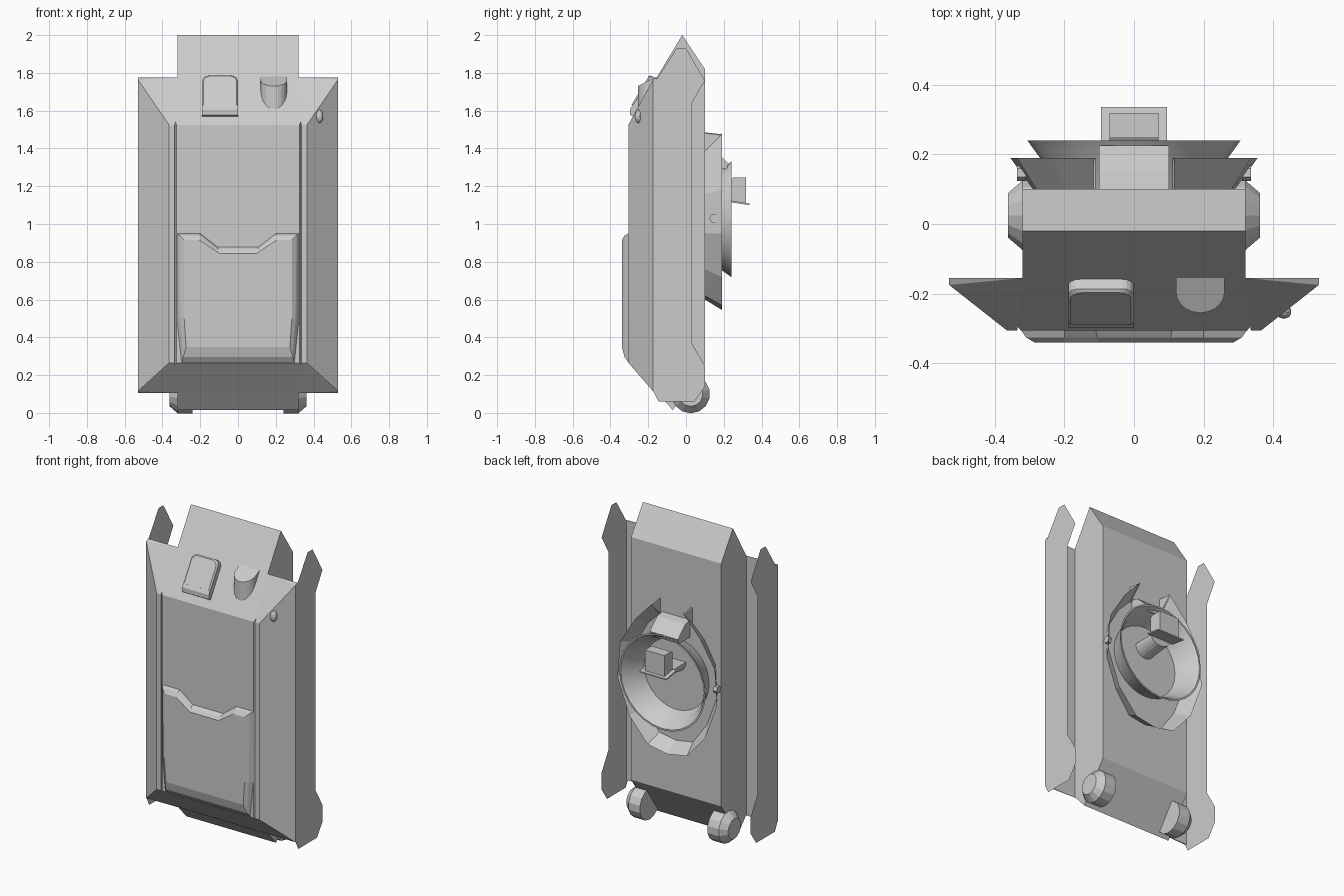
import bpy, bmesh, math
from mathutils import Vector

if "Cube" in bpy.data.objects:
    bpy.data.objects.remove(bpy.data.objects["Cube"])


def finish(name, bm, fix=True):
    if fix:
        bmesh.ops.recalc_face_normals(bm, faces=bm.faces)
    me = bpy.data.meshes.new(name)
    bm.to_mesh(me)
    bm.free()
    ob = bpy.data.objects.new(name, me)
    bpy.context.collection.objects.link(ob)
    return ob


def hull(name, pts):
    bm = bmesh.new()
    for p in pts:
        bm.verts.new(p)
    bmesh.ops.convex_hull(bm, input=bm.verts)
    bmesh.ops.dissolve_limit(bm, angle_limit=0.01, verts=bm.verts, edges=bm.edges)
    return finish(name, bm)


def loft(name, rings, closed=True, caps=True):
    bm = bmesh.new()
    vs = [[bm.verts.new(p) for p in r] for r in rings]
    n = len(vs[0])
    for a, b in zip(vs, vs[1:]):
        for i in range(n if closed else n - 1):
            j = (i + 1) % n
            bm.faces.new((a[i], a[j], b[j], b[i]))
    if caps:
        bm.faces.new(vs[0])
        bm.faces.new(vs[-1])
    return finish(name, bm)


def prism(name, prof, x0, x1):
    return loft(name, [[(x, y, z) for y, z in prof] for x in (x0, x1)])


def mirror_pts(half):
    # half profile (x, z) from right side to centre line, continued to the left
    return half + [(-x, z) for x, z in reversed(half) if x > 1e-6]


# central body
prism("body", [(-.305, .275), (-.305, 1.525), (-.02, 2.0), (.10, 1.82),
               (.10, .26), (-.07, .015)], -.32, .32)

# front armour, tapered toward the front
hull("front_armour", [(s * x, y, z) for s in (-1, 1) for x, y, z in
     [(.325, -.305, .265), (.325, -.305, 1.525), (.445, -.155, .105), (.445, -.155, 1.775)]])

# sloped side armour and flat skirt sheets
skirt = [(-.175, .12), (-.175, 1.735), (-.05, 1.93), (.0, 1.93), (.10, 1.76), (.03, 1.64),
         (.03, .37), (.10, .25), (.10, .14), (.045, .06), (-.145, .06)]
for s, side in ((-1, "left"), (1, "right")):
    hull("side_armour_" + side, [(s * x, y, z) for x, y, a, b in
         [(.335, -.305, .265, 1.525), (.365, -.305, .265, 1.525), (.455, -.155, .105, 1.775),
          (.53, -.155, .105, 1.775), (.53, -.175, .115, 1.765), (.32, -.155, .105, 1.775)]
         for z in (a, b)])
    bm = bmesh.new()
    bm.faces.new([bm.verts.new((s * .53, y, z)) for y, z in skirt])
    if s * bm.faces[:][0].normal.x < 0:
        bm.normal_update()
    finish("skirt_" + side, bm, False)

    # rollers with tapered hub
    rings = [[(s * x, .025 + r * math.cos(a), .10 + r * math.sin(a))
              for a in [(k + .5) * math.tau / 14 for k in range(14)]]
             for x, r in ((.24, .102), (.32, .102), (.362, .065))]
    loft("roller_" + side, rings)

    # turret bolt
    loft("bolt_" + side, [[(s * x, .147 + .024 * math.cos(k * math.tau / 6),
                            1.03 + .024 * math.sin(k * math.tau / 6)) for k in range(6)]
                          for x in (.31, .335)])

# raised lower front panel with notched top edge
ap = [
    (-.303, [(.325, .95), (.20, .95), (.11, .88), (-.11, .88), (-.20, .95), (-.325, .95),
             (-.325, .50), (-.30, .265), (.30, .265), (.325, .50)]),
    (-.325, [(.31, .94), (.20, .94), (.105, .865), (-.105, .865), (-.20, .94), (-.31, .94),
             (-.305, .50), (-.29, .295), (.29, .295), (.305, .50)]),
    (-.34, [(.285, .915), (.205, .915), (.10, .845), (-.10, .845), (-.205, .915), (-.285, .915),
            (-.285, .50), (-.275, .35), (.275, .35), (.285, .50)])]
loft("lower_panel", [[(x, y, z) for x, z in r] for y, r in ap])


# fittings on the upper slope: s runs up the slope, h stands off it
def slope(x, s, h):
    return (x, -.305 + .514 * s - .857 * h, 1.525 + .857 * s + .514 * h)


def cover_ring(inset, h):
    w, top, r = .095 - inset, .285 - inset, .035
    arc = [(w - r + r * math.cos(a), top - r + r * math.sin(a))
           for a in [k * math.pi / 8 for k in range(5)]]
    pts = [(w, .10)] + arc + [(-x, s) for x, s in reversed(arc)] + [(-w, .10)]
    return [slope(x - .095, s, h) for x, s in pts]


loft("hatch_cover", [cover_ring(0, -.01), cover_ring(0, .032), cover_ring(.008, .04)])
hull("hatch_step", [slope(x, s, h) for x in (-.19, 0) for s, h in
                    [(.05, -.01), (.05, .02), (.075, .035), (.105, .035), (.12, -.01)]])
vis = [(.19 + .07 * math.cos(a), -.195 - .06 * math.sin(a))
       for a in [k * math.pi / 10 for k in range(11)]] + [(.12, -.155), (.26, -.155)]
hull("periscope", [(x, y, z) for x, y in vis
                   for z in (1.525 + (y + .305) * 1.66, 1.78 + (y + .155) * .5)])

# small lamp on the right slope
bm = bmesh.new()
bmesh.ops.create_icosphere(bm, subdivisions=2, radius=1)
for v in bm.verts:
    v.co = Vector((.43 + .022 * v.co.x, -.252 + .02 * v.co.y, 1.57 + .036 * v.co.z))
finish("lamp", bm)

# turret skirt: flared open shell with a gap at the top
low = mirror_pts([(.11, 1.39), (.20, 1.30), (.28, 1.16), (.29, .95), (.22, .76), (.12, .62), (0, .60)])
high = mirror_pts([(.11, 1.48), (.23, 1.35), (.335, 1.18), (.355, .95), (.27, .72), (.14, .57), (0, .545)])
loft("turret_skirt", [[(x, .10, z) for x, z in low], [(x, .19, z) for x, z in high]],
     closed=False, caps=False)
for s in (-1, 1):
    hull("turret_horn", [(s * x, y, z) for x, y, z in
         [(.11, .10, 1.38), (.11, .10, 1.485), (.11, .19, 1.475),
          (.116, .10, 1.38), (.116, .10, 1.48), (.116, .19, 1.47)]])

# dished turret ring
dish = loft("turret_ring", [[(r * math.cos(k * math.tau / 28), y, 1.025 + r * math.sin(k * math.tau / 28))
                             for k in range(28)] for y, r in
                            ((.10, .235), (.19, .27), (.24, .306), (.24, .296), (.19, .262), (.101, .227))],
            caps=False)
bpy.context.view_layer.objects.active = dish
dish.select_set(True)
bpy.ops.object.shade_smooth_by_angle(angle=math.radians(30))

# strap at the turret top
prism("turret_strap", [(.10, 1.40), (.15, 1.39), (.20, 1.345), (.225, 1.32), (.215, 1.29), (.10, 1.29)],
      -.10, .10)

# sight: ledge, block and curved support
prism("sight_ledge", [(.235, 1.115), (.335, 1.10), (.335, 1.108), (.235, 1.125)], -.095, .095)
prism("sight_block", [(.235, 1.12), (.235, 1.235), (.25, 1.245), (.318, 1.245), (.318, 1.105)],
      -.07, .07)
loft("sight_support", [[(.07 * math.cos(a), y, 1.12 - d * math.sin(a))
                        for a in [k * math.pi / 10 for k in range(11)]]
                       for y, d in ((.10, .075), (.24, .05))])
